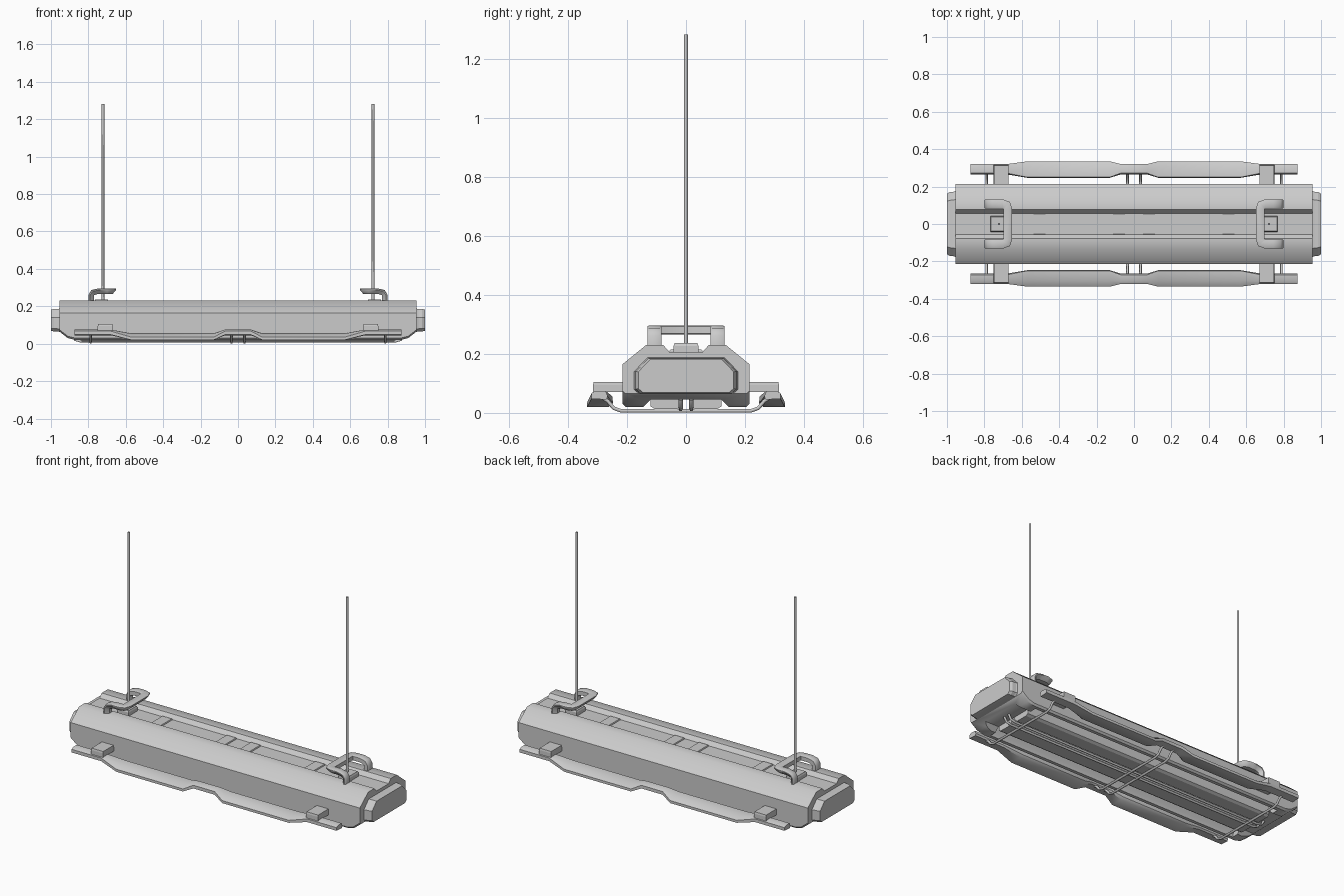
import bpy, bmesh
from mathutils import Vector

if "Cube" in bpy.data.objects:
    bpy.data.objects.remove(bpy.data.objects["Cube"])

grey = bpy.data.materials.new("light_grey")
grey.use_nodes = True
colour = (0.6, 0.6, 0.6, 1)
grey.diffuse_color = colour
grey.node_tree.nodes["Principled BSDF"].inputs["Base Color"].default_value = colour


def loft(name, rings):
    """Skin matching rings of points and close both ends."""
    bm = bmesh.new()
    rows = [[bm.verts.new(p) for p in ring] for ring in rings]
    n = len(rows[0])
    for a, b in zip(rows, rows[1:]):
        for i in range(n):
            j = (i + 1) % n
            bm.faces.new((a[i], a[j], b[j], b[i]))
    bm.faces.new(rows[0])
    bm.faces.new(rows[-1])
    bmesh.ops.recalc_face_normals(bm, faces=bm.faces)
    mesh = bpy.data.meshes.new(name)
    bm.to_mesh(mesh)
    bm.free()
    mesh.materials.append(grey)
    obj = bpy.data.objects.new(name, mesh)
    bpy.context.collection.objects.link(obj)
    return obj


def smooth(obj):
    bpy.ops.object.select_all(action="DESELECT")
    obj.select_set(True)
    bpy.context.view_layer.objects.active = obj
    bpy.ops.object.shade_smooth_by_angle(angle=0.72)


def block(name, x, y, z, size, taper=0.9):
    """Box standing on z, narrowed towards its top."""
    w, d, h = size
    ring = lambda k, top: [(x + sx * w / 2 * k, y + sy * d / 2 * k, top)
                           for sx, sy in ((-1, -1), (1, -1), (1, 1), (-1, 1))]
    return loft(name, [ring(1, z), ring(1, z + h * 0.7), ring(taper, z + h)])


def wire(name, points, radius):
    curve = bpy.data.curves.new(name, "CURVE")
    curve.dimensions = "3D"
    curve.bevel_depth = radius
    curve.bevel_resolution = 1
    curve.use_fill_caps = True
    spline = curve.splines.new("POLY")
    spline.points.add(len(points) - 1)
    for p, co in zip(spline.points, points):
        p.co = (*co, 1)
    curve.materials.append(grey)
    obj = bpy.data.objects.new(name, curve)
    bpy.context.collection.objects.link(obj)


def mirrored(half):
    """Close a half outline (y > 0) with its mirror image."""
    return half + [(-y, z) for y, z in reversed(half)]


def cut(target, cutter):
    cutter.hide_render = True
    mod = target.modifiers.new("cut", "BOOLEAN")
    mod.object = cutter
    mod.operation = "DIFFERENCE"
    mod.solver = "EXACT"
    bpy.context.view_layer.objects.active = target
    bpy.ops.object.modifier_apply(modifier="cut")
    bpy.data.objects.remove(cutter)


# Housing: chamfered profile with a top channel and rising underside at the ends
def housing_ring(x, bottom):
    half = [(0.205, bottom), (0.215, bottom + 0.01), (0.215, 0.165),
            (0.135, 0.23), (0.077, 0.23), (0.057, 0.207)]
    return [(x, y, z) for y, z in mirrored(half)]


ends = [(0.87, 0.02), (0.91, 0.03), (0.955, 0.065)]
housing = loft("housing", [housing_ring(-x, b) for x, b in reversed(ends)]
               + [housing_ring(x, b) for x, b in ends])

# Underside recess, and the shallow notch in each end
recess = mirrored([(0.19, 0.0), (0.18, 0.04), (0.15, 0.08)])
cut(housing, loft("recess_cutter", [[(x, y, z) for y, z in recess] for x in (-0.84, 0.84)]))
notch = mirrored([(0.15, -0.01), (0.145, 0.02), (0.12, 0.045)])
for s in (-1, 1):
    cut(housing, loft("notch_cutter", [[(s * x, y, z) for y, z in notch] for x in (0.82, 0.97)]))
smooth(housing)

# Twin lamp panels hanging in the recess
for s in (-1, 1):
    panel = [(0.012, 0.085), (0.012, 0.03), (0.03, 0.013), (0.105, 0.013), (0.12, 0.022), (0.12, 0.085)]
    loft("lamp_panel", [[(x, s * y, z) for y, z in panel] for x in (-0.838, 0.838)])

# Tapered end caps
cap = mirrored([(0.155, 0.065), (0.172, 0.08), (0.172, 0.14), (0.128, 0.186)])
for s in (-1, 1):
    loft("end_cap", [[(s * x, y * k, 0.125 + (z - 0.125) * k) for y, z in cap]
                     for x, k in ((0.95, 1.03), (0.965, 1.0), (0.985, 0.99), (1.0, 0.94))])

# Side rails: narrow raised ends and centre, wide dropped middle sections
high = [(0.27, 0.045), (0.265, 0.055), (0.272, 0.075), (0.305, 0.075), (0.32, 0.067), (0.32, 0.048)]
low = [(0.262, 0.02), (0.247, 0.032), (0.25, 0.056), (0.305, 0.054), (0.335, 0.035), (0.335, 0.02)]
stations = [(0.07, high), (0.13, low), (0.57, low), (0.68, high), (0.875, high)]
path = [(-x, sec) for x, sec in reversed(stations)] + stations
for s in (-1, 1):
    smooth(loft("side_rail", [[(x, s * y, z) for y, z in sec] for x, sec in path]))
    for e in (-1, 1):
        block("rail_bracket", e * 0.71, s * 0.26, 0.07, (0.08, 0.11, 0.035), 0.96)

# Cross wires slung beneath the housing
sling = [(0.285, 0.052), (0.265, 0.04), (0.245, 0.016), (0.22, 0.007)]
for x in (-0.788, -0.035, 0.035, 0.788):
    wire("cross_wire", [(x, y, z) for y, z in mirrored(sling)], 0.007)

# Lengthwise guard wires, hooked up into the end notches
hook = [(0.84, 0.012), (0.87, 0.02), (0.885, 0.045)]
for s in (-1, 1):
    wire("guard_wire", [(-x, s * 0.018, z) for x, z in reversed(hook)]
         + [(x, s * 0.018, z) for x, z in hook], 0.007)

# Hooked top handles: position, half width and half thickness at each station
half_handle = [((0.785, 0.107, 0.22), (0, 0.024, 0), (0.014, 0, 0)),
               ((0.785, 0.107, 0.26), (0, 0.024, 0), (0.014, 0, 0.002)),
               ((0.772, 0.107, 0.275), (0, 0.024, 0), (0.012, 0, 0.012)),
               ((0.745, 0.107, 0.281), (0, 0.024, 0), (0, 0, 0.015)),
               ((0.70, 0.107, 0.281), (0, 0.024, 0), (0, 0, 0.015)),
               ((0.682, 0.1, 0.281), (-0.018, 0.018, 0), (0, 0, 0.015)),
               ((0.675, 0.08, 0.281), (-0.024, 0, 0), (0, 0, 0.015))]
flip = lambda v: (v[0], -v[1], v[2])
handle = half_handle + [tuple(map(flip, st)) for st in reversed(half_handle)]
corners = [(-1, -0.8), (-0.8, -1), (0.2, -1), (1, 0.4), (1, 0.8), (0.8, 1), (-0.8, 1), (-1, 0.8)]
for s in (-1, 1):
    rings = [[Vector(p) + Vector(w) * a + Vector(t) * b for a, b in corners]
             for p, w, t in handle]
    smooth(loft("top_handle", [[(s * v.x, v.y, v.z) for v in ring] for ring in rings]))
    # Hanging cable and its anchor
    block("cable_anchor", s * 0.73, 0, 0.205, (0.075, 0.084, 0.032), 0.9)
    wire("hanging_cable", [(s * 0.722, 0, 0.22), (s * 0.722, 0, 1.282)], 0.007)
    # Small clips in the top channel
    for x in (0.08, 0.505):
        block("channel_clip", s * x, 0, 0.2, (0.066, 0.112, 0.014), 0.94)
